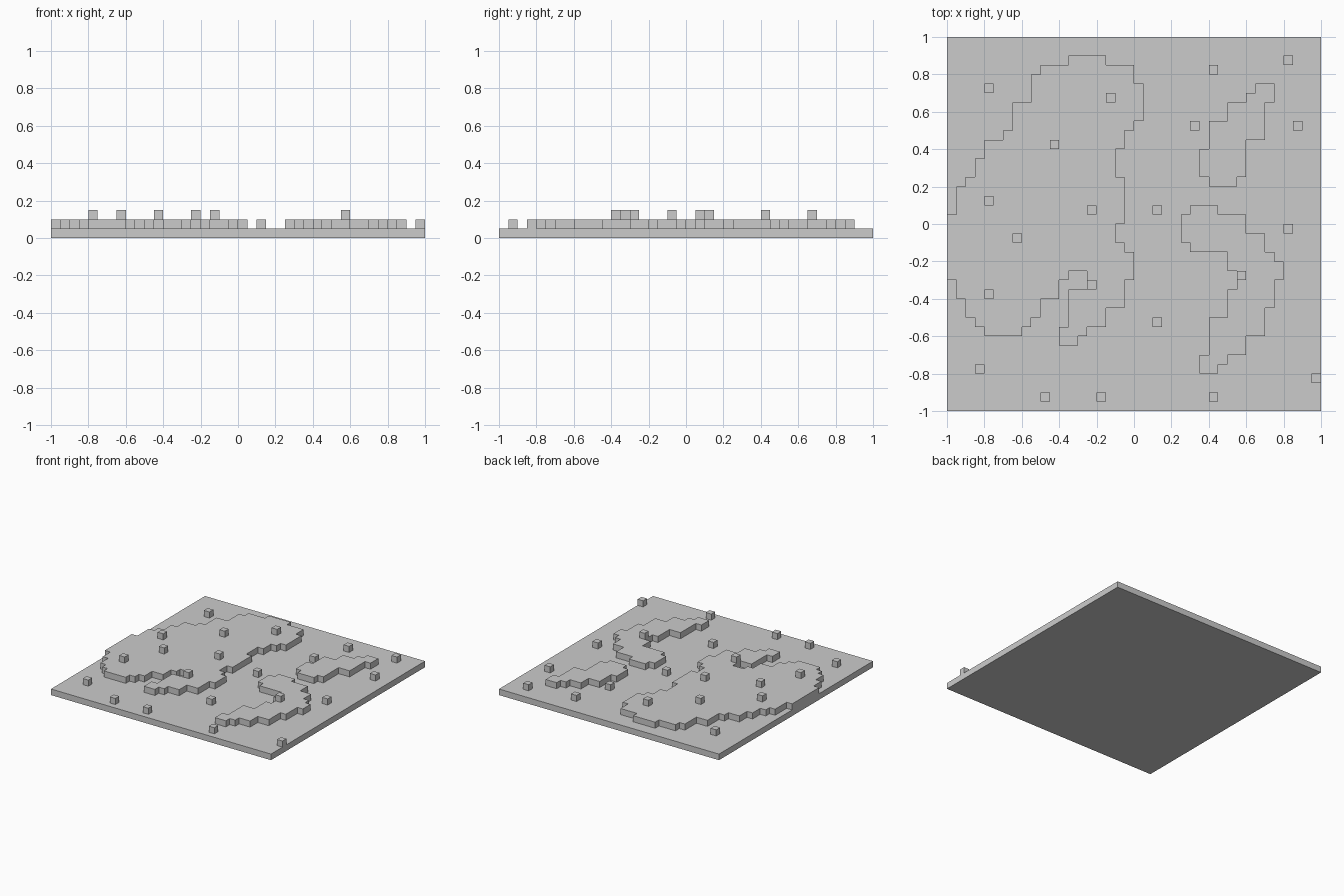
import bpy, bmesh

if "Cube" in bpy.data.objects:
    bpy.data.objects.remove(bpy.data.objects["Cube"])

CELL = 0.05  # everything sits on a 40 x 40 grid of square cells


def slab(name, outline, z0, z1):
    """Extrude a flat outline (in cells) between two heights."""
    bm = bmesh.new()
    face = bm.faces.new([bm.verts.new((x * CELL, y * CELL, z0)) for x, y in outline])
    top = bmesh.ops.extrude_face_region(bm, geom=[face], use_keep_orig=True)["geom"]
    for v in top:
        if isinstance(v, bmesh.types.BMVert):
            v.co.z = z1
    bmesh.ops.recalc_face_normals(bm, faces=bm.faces[:])
    mesh = bpy.data.meshes.new(name)
    bm.to_mesh(mesh)
    bm.free()
    obj = bpy.data.objects.new(name, mesh)
    bpy.context.collection.objects.link(obj)
    return obj


def stepped(path):
    """Turn alternating x, y stops into a closed staircase outline."""
    xs, ys = path[0::2], path[1::2]
    pts = []
    for i, (x, y) in enumerate(zip(xs, ys)):
        pts += [(x, y), (xs[(i + 1) % len(xs)], y)]
    return pts


def cell_square(x, y, w=1):
    return [(x, y), (x + w, y), (x + w, y + w), (x, y + w)]


# Base plate
slab("base_plate", cell_square(-20, -20, 40), 0, CELL)

# Raised land masses
slab("large_plateau", stepped([
    -20, 1, -19, 4, -18, 5, -17, 7, -16, 9, -14, 10, -13, 13, -11, 16,
    -10, 17, -7, 18, -3, 17, 0, 15, 1, 11, 0, 10, -1, 8, -2, 5, -1, 0,
    -2, -2, -1, -3, 0, -6, -1, -9, -3, -11, -5, -12, -6, -13, -8, -11,
    -7, -7, -5, -5, -7, -6, -8, -8, -10, -10, -11, -11, -12, -12,
    -16, -11, -17, -10, -18, -8, -19, -6]), CELL, 2 * CELL)
slab("curved_plateau", stepped([
    5, 1, 6, 2, 9, 1, 12, -1, 14, -3, 15, -4, 16, -6, 15, -9, 14, -12,
    12, -14, 10, -15, 9, -16, 7, -14, 8, -10, 10, -7, 11, -5, 10, -3,
    6, -2]), CELL, 2 * CELL)
slab("small_plateau", stepped([
    7, 8, 8, 11, 10, 13, 12, 14, 13, 15, 15, 13, 14, 9, 12, 5, 11, 4,
    8, 5]), CELL, 2 * CELL)

# Single blocks on the base plate
for x, y in [(-16, 14), (8, 16), (16, 17), (6, 10), (17, 10), (2, 1), (16, -1),
             (2, -11), (-17, -16), (-10, -19), (-4, -19), (8, -19), (19, -17)]:
    slab("low_block", cell_square(x, y), CELL, 2 * CELL)

# Single blocks on the plateaus
for x, y in [(-16, 2), (-13, -2), (-9, 8), (-5, 1), (-3, 13), (-16, -8),
             (-5, -7), (11, -6)]:
    slab("high_block", cell_square(x, y), 2 * CELL, 3 * CELL)
